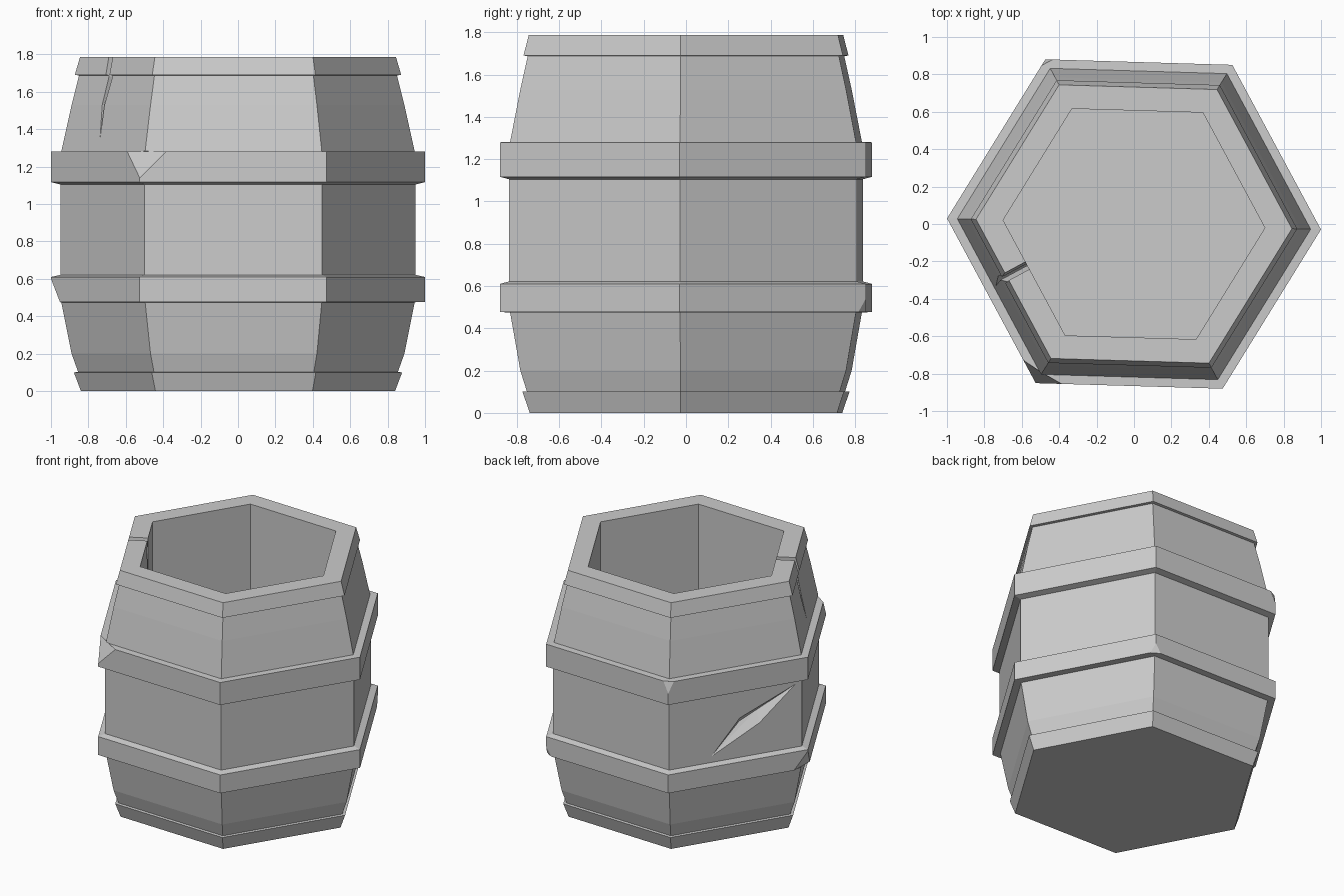
import bpy, bmesh
from math import radians, cos, sin
from mathutils import Vector

if "Cube" in bpy.data.objects:
    bpy.data.objects.remove(bpy.data.objects["Cube"])

ROT = -1.7  # slight twist of the six-sided barrel


def ring_point(k, r, z):
    a = radians(60 * k + ROT)
    return Vector((r * cos(a), r * sin(a), z))


def make_object(name, bm):
    bmesh.ops.recalc_face_normals(bm, faces=bm.faces)
    me = bpy.data.meshes.new(name)
    bm.to_mesh(me)
    bm.free()
    ob = bpy.data.objects.new(name, me)
    bpy.context.collection.objects.link(ob)
    return ob


def lathe(name, profile):
    bm = bmesh.new()
    rings = [[bm.verts.new(ring_point(k, r, z)) for k in range(6)] for r, z in profile]
    for a, b in zip(rings, rings[1:]):
        for k in range(6):
            j = (k + 1) % 6
            bm.faces.new((a[k], a[j], b[j], b[k]))
    bm.faces.new(rings[0])
    bm.faces.new(rings[-1])
    return make_object(name, bm)


def hull(name, points):
    bm = bmesh.new()
    for p in points:
        bm.verts.new(p)
    bmesh.ops.convex_hull(bm, input=bm.verts)
    return make_object(name, bm)


# Corner chip on a hoop: cuts the vertex k between z_edge and z_apex
def chip(k, z_edge, z_apex, d_prev, d_next):
    c = ring_point(k, 1, z_edge)
    a = c.lerp(ring_point(k - 1, 1, z_edge), d_prev)
    b = c.lerp(ring_point(k + 1, 1, z_edge), d_next)
    d = ring_point(k, 1, z_apex)
    return hull("chip_cutter", [a, b, d, c + (c - (a + b + d) / 3)])


# Barrel body: outer wall with hoops and rims, then the hollow inside
barrel = lathe("barrel", [
    (0.84, 0), (0.878, 0.10), (0.855, 0.102), (0.89, 0.20), (0.945, 0.475),
    (1.0, 0.477), (1.0, 0.61), (0.95, 0.622),
    (0.95, 1.105), (1.0, 1.117), (1.0, 1.28), (0.945, 1.282),
    (0.89, 1.53), (0.85, 1.688), (0.873, 1.69), (0.845, 1.787),
    (0.70, 1.787), (0.70, 0.10)])

cutters = [
    chip(4, 1.28, 1.14, 0.14, 0.14),   # front left, upper hoop
    chip(2, 1.28, 1.20, 0.04, 0.04),   # back left, upper hoop
    chip(3, 0.477, 0.60, 0.10, 0.10),  # left, lower hoop
    chip(1, 0.477, 0.54, 0.04, 0.04),  # back right, lower hoop
]


# Gouge in the back left face
a, b = ring_point(2, 0.95, 0), ring_point(3, 0.95, 0)
out = (a + b).normalized()
pts = []
for t, z in [(0.30, 0.65), (0.53, 0.91), (0.97, 1.09), (0.68, 0.84)]:
    p = a.lerp(b, t) + Vector((0, 0, z))
    pts += [p + out * 0.004]
pts += [a.lerp(b, t) + Vector((0, 0, z)) - out * 0.05 for t, z in [(0.55, 0.86), (0.68, 0.92)]]
pts += [a.lerp(b, 0.62) + Vector((0, 0, 0.87)) + out * 0.02]
cutters.append(hull("gouge_cutter", pts))

# Crack through the rim and wall of the front left face
n = (ring_point(3, 1, 0) + ring_point(4, 1, 0)).normalized()
side = Vector((-n.y, n.x, 0))
bm = bmesh.new()
crack = [(-0.11, 1.9), (-0.06, 1.9), (-0.045, 1.68), (-0.075, 1.53),
         (-0.06, 1.35), (-0.10, 1.53), (-0.085, 1.68)]
face = bm.faces.new([bm.verts.new(n * 0.5 + side * s + Vector((0, 0, z))) for s, z in crack])
ext = bmesh.ops.extrude_face_region(bm, geom=[face], use_keep_orig=True)
bmesh.ops.translate(bm, vec=n * 0.5, verts=[v for v in ext["geom"] if isinstance(v, bmesh.types.BMVert)])
cutters.append(make_object("crack_cutter", bm))

# Cut the damage into the barrel
bpy.context.view_layer.objects.active = barrel
for c in cutters:
    c.hide_render = True
    m = barrel.modifiers.new("damage", 'BOOLEAN')
    m.operation = 'DIFFERENCE'
    m.solver = 'EXACT'
    m.object = c
    bpy.ops.object.modifier_apply(modifier=m.name)
    bpy.data.objects.remove(c)
